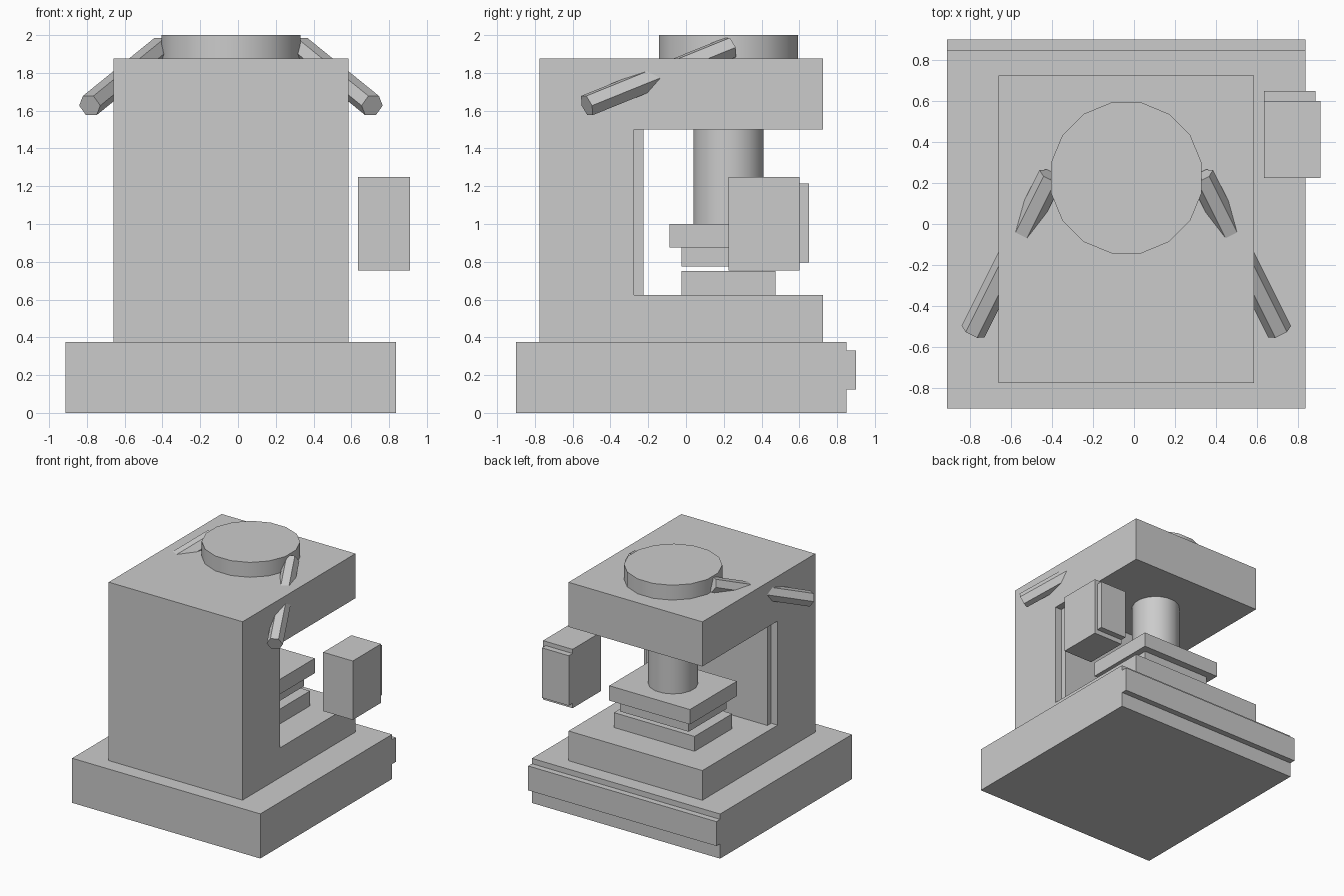
import bpy, bmesh, math
from mathutils import Matrix, Vector

default_cube = bpy.data.objects.get("Cube")
if default_cube:
    bpy.data.objects.remove(default_cube)

CX = -0.0375   # centre line of the machine
RAM_Y = 0.225  # axis of the ram

GREY = (0.6, 0.6, 0.6, 1)
metal = bpy.data.materials.new("plain_grey")
metal.use_nodes = True
metal.diffuse_color = GREY
metal.node_tree.nodes["Principled BSDF"].inputs["Base Color"].default_value = GREY


def finish(name, bm):
    bmesh.ops.recalc_face_normals(bm, faces=bm.faces)
    mesh = bpy.data.meshes.new(name)
    bm.to_mesh(mesh)
    bm.free()
    mesh.materials.append(metal)
    obj = bpy.data.objects.new(name, mesh)
    bpy.context.collection.objects.link(obj)
    return obj


def box(name, x, y, z):
    """Block given by its (min, max) range on each axis."""
    bm = bmesh.new()
    bmesh.ops.create_cube(bm, size=1)
    spans = (x, y, z)
    bmesh.ops.scale(bm, vec=[b - a for a, b in spans], verts=bm.verts)
    bmesh.ops.translate(bm, vec=[(a + b) / 2 for a, b in spans], verts=bm.verts)
    return finish(name, bm)


def centred(half):
    return (CX - half, CX + half)


def rod(name, start, end, radius, sides, smooth=False):
    """Prism between two points, turned half a side so a flat faces up."""
    start, end = Vector(start), Vector(end)
    axis = end - start
    turn = axis.to_track_quat('Z', 'Y').to_matrix().to_4x4()
    place = (Matrix.Translation((start + end) / 2) @ turn
             @ Matrix.Rotation(math.pi / sides, 4, 'Z'))
    bm = bmesh.new()
    bmesh.ops.create_cone(bm, cap_ends=True, segments=sides, radius1=radius,
                          radius2=radius, depth=axis.length, matrix=place)
    obj = finish(name, bm)
    if smooth:
        bpy.ops.object.select_all(action='DESELECT')
        obj.select_set(True)
        bpy.context.view_layer.objects.active = obj
        bpy.ops.object.shade_smooth_by_angle(angle=math.radians(40))
    return obj


# Base block and the strip along its back
box("base", centred(0.875), (-0.9, 0.85), (0, 0.375))
box("base_back_strip", centred(0.875), (0.85, 0.9), (0.125, 0.33))

# C-shaped frame, a side profile pushed across the width
profile = [(-0.775, 0.375), (0.725, 0.375), (0.725, 0.625), (-0.275, 0.625),
           (-0.275, 1.5), (0.725, 1.5), (0.725, 1.875), (-0.775, 1.875)]
bm = bmesh.new()
left, right = centred(0.6225)
side = bm.faces.new([bm.verts.new((left, y, z)) for y, z in profile])
pushed = bmesh.ops.extrude_face_region(bm, geom=[side], use_keep_orig=True)
moved = [g for g in pushed["geom"] if isinstance(g, bmesh.types.BMVert)]
bmesh.ops.translate(bm, vec=(right - left, 0, 0), verts=moved)
finish("frame", bm)

# Panel on the inner wall of the opening
box("inner_panel", centred(0.5625), (-0.275, -0.225), (0.625, 1.5))

# Ram, pressing plate and the two dies
rod("ram", (CX, RAM_Y, 1.0), (CX, RAM_Y, 1.5), 0.19, 16, smooth=True)
box("ram_plate", centred(0.375), (-0.0875, 0.5375), (0.875, 1.0))
box("upper_die", centred(0.32), (-0.025, 0.475), (0.775, 0.875))
box("lower_die", centred(0.375), (-0.025, 0.475), (0.625, 0.75))

# Round cap on top
rod("top_cap", (CX, RAM_Y, 1.875), (CX, RAM_Y, 2.0), 0.375, 16, smooth=True)

# Slanted hexagonal rods on both sides
for name, s in (("left_rod", 1), ("right_rod", -1)):
    rod(name, (CX + s * 0.7475, -0.525, 1.627),
        (CX + s * 0.3675, 0.235, 1.935), 0.0625, 6)

# Separate control box with its back plate
box("control_box", (0.635, 0.91), (0.225, 0.6), (0.755, 1.25))
box("control_box_plate", (0.635, 0.885), (0.6, 0.65), (0.795, 1.215))
